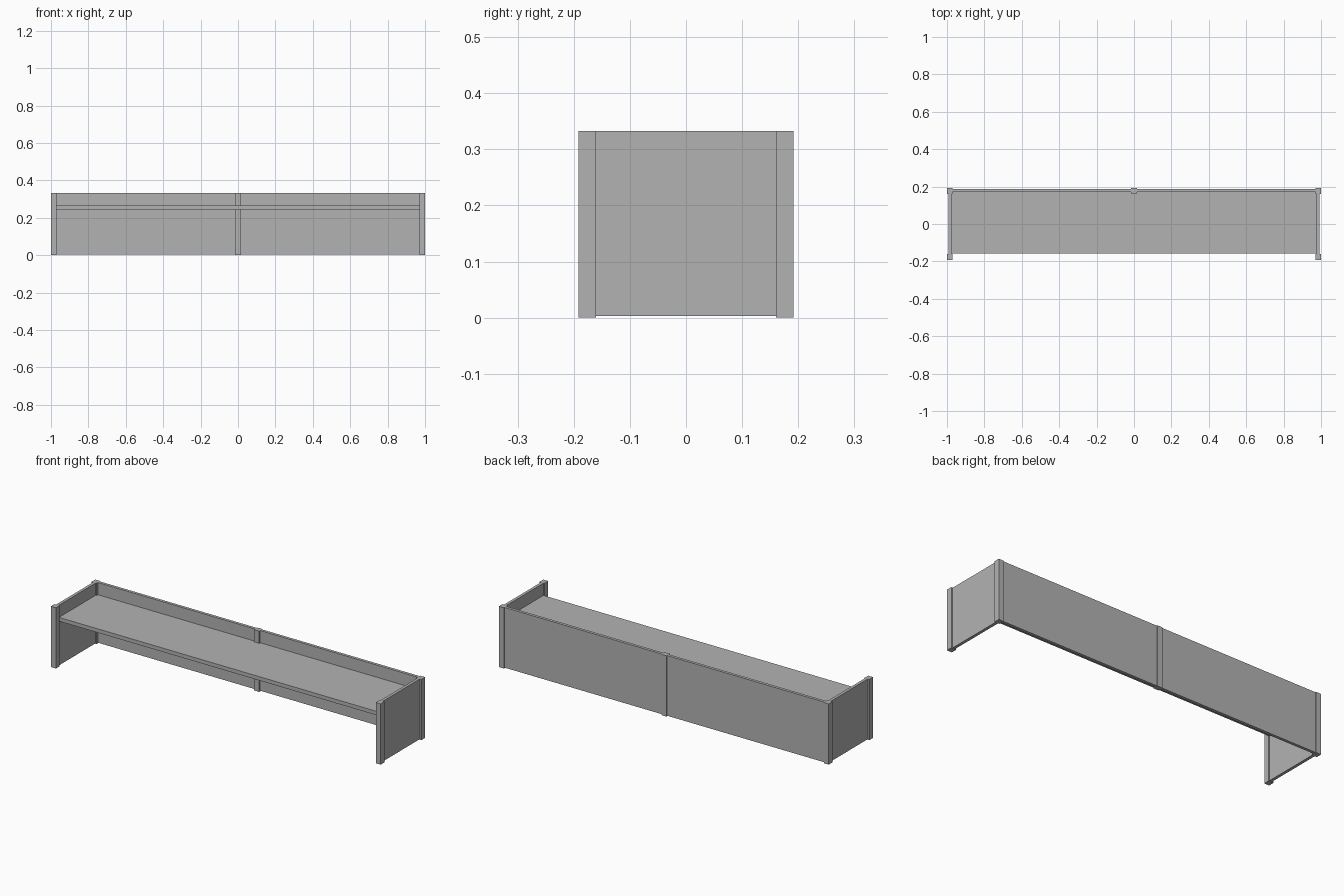
import bpy

cube = bpy.data.objects.get("Cube")
if cube:
    bpy.data.objects.remove(cube, do_unlink=True)

grey = bpy.data.materials.new("plain_grey")
grey.use_nodes = True
COLOUR = (0.45, 0.45, 0.45, 1)
grey.diffuse_color = COLOUR
grey.node_tree.nodes["Principled BSDF"].inputs["Base Color"].default_value = COLOUR

HEIGHT = 0.333
DEPTH = 0.192    # half depth
POST = 0.03      # post width
LIFT = 0.003     # panels stop just above the floor


def box(name, x, y, z):
    """Box spanning the given (low, high) ranges."""
    spans = (x, y, z)
    bpy.ops.mesh.primitive_cube_add(size=1, location=[sum(s) / 2 for s in spans])
    obj = bpy.context.object
    obj.name = name
    obj.scale = [s[1] - s[0] for s in spans]
    bpy.ops.object.transform_apply(location=False, rotation=False, scale=True)
    obj.data.materials.append(grey)
    return obj


def side_pair(name, x, y, z):
    """The same box on the left (+x) and the right (-x)."""
    box("left_" + name, x, y, z)
    box("right_" + name, (-x[1], -x[0]), y, z)


# Posts at the four corners and the middle of the back
side_pair("front_post", (1 - POST, 1), (-DEPTH, -0.16), (0, HEIGHT))
side_pair("back_post", (1 - POST, 1), (0.16, DEPTH), (0, HEIGHT))
box("middle_post", (-POST / 2, POST / 2), (0.162, DEPTH), (0, HEIGHT))

# Thin panels set between the posts
side_pair("side_panel", (0.975, 0.991), (-0.165, 0.165), (LIFT, HEIGHT))
side_pair("back_panel", (0.01, 0.975), (0.171, 0.187), (LIFT, HEIGHT))

# Long shelf
box("shelf", (-0.976, 0.976), (-0.158, 0.172), (0.245, 0.266))
